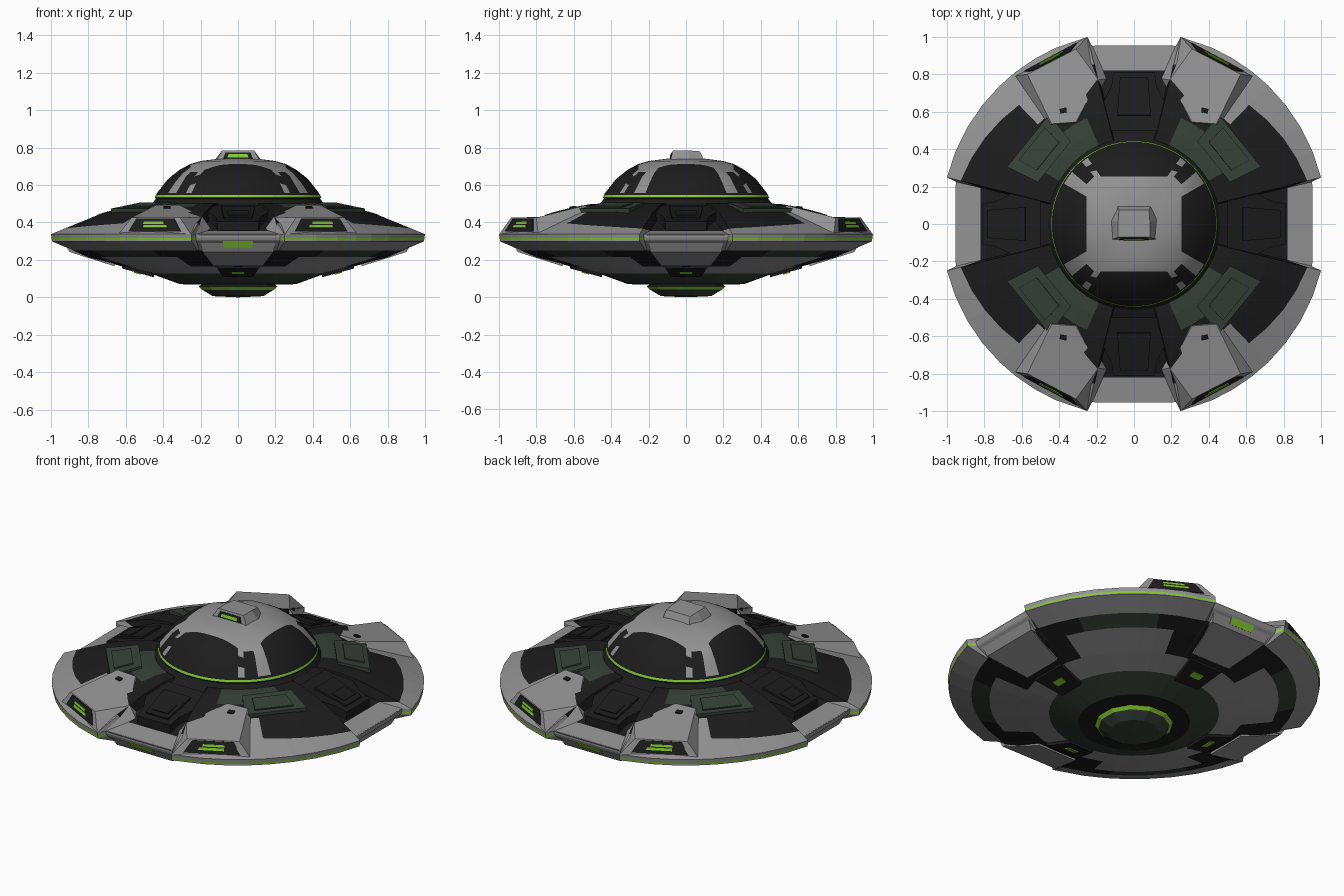
import bpy, bmesh, math
from mathutils import Vector

if "Cube" in bpy.data.objects:
    bpy.data.objects.remove(bpy.data.objects["Cube"])

def material(name, col):
    m = bpy.data.materials.new(name)
    m.diffuse_color = (*col, 1)
    m.use_nodes = True
    m.node_tree.nodes["Principled BSDF"].inputs["Base Color"].default_value = m.diffuse_color
    return m

MATS = [material("light grey", (.29, .29, .29)), material("black", (.012, .012, .012)),
        material("dark green", (.038, .052, .04)), material("lime", (.24, .60, .03))]
GREY, BLACK, GREEN, LIME = range(4)

def finish(name, bm, smooth=None):
    bmesh.ops.recalc_face_normals(bm, faces=bm.faces)
    me = bpy.data.meshes.new(name)
    bm.to_mesh(me)
    bm.free()
    for m in MATS:
        me.materials.append(m)
    ob = bpy.data.objects.new(name, me)
    bpy.context.collection.objects.link(ob)
    if smooth:
        bpy.ops.object.select_all(action='DESELECT')
        ob.select_set(True)
        bpy.context.view_layer.objects.active = ob
        bpy.ops.object.shade_smooth_by_angle(angle=math.radians(smooth))
    return ob

def grid(name, columns, rule, smooth=None):
    """Closed ring of columns of points; rule(row, column) gives the colour."""
    bm = bmesh.new()
    cols = [[bm.verts.new(p) for p in c] for c in columns]
    n = len(cols)
    for j in range(n):
        a, b = cols[j], cols[(j + 1) % n]
        for i in range(len(a) - 1):
            bm.faces.new((a[i], a[i + 1], b[i + 1], b[i])).material_index = rule(i, j)
    for end in (0, -1):
        bm.faces.new([c[end] for c in cols]).material_index = rule(0 if end == 0 else len(cols[0]) - 2, 0)
    return finish(name, bm, smooth)

def loft(name, lo, hi, mat, tf=Vector):
    """Solid between two matching loops."""
    bm = bmesh.new()
    a = [bm.verts.new(tf(p)) for p in lo]
    b = [bm.verts.new(tf(p)) for p in hi]
    n = len(a)
    bm.faces.new(a)
    bm.faces.new(b)
    for i in range(n):
        bm.faces.new((a[i], a[(i + 1) % n], b[(i + 1) % n], b[i]))
    for f in bm.faces:
        f.material_index = mat
    return finish(name, bm)

def plate(name, quad, u0, u1, v0, v1, mat, tf=Vector, off=.005):
    """Thin plate on part of a four-cornered face."""
    q = [Vector(p) for p in quad]
    n = (q[1] - q[0]).cross(q[3] - q[0]).normalized()
    if n.dot((q[0] + q[2]) / 2 - Vector((0, 0, .3))) < 0:
        n = -n
    at = lambda u, v: q[0].lerp(q[1], u).lerp(q[3].lerp(q[2], u), v)
    pts = [at(u0, v0), at(u1, v0), at(u1, v1), at(u0, v1)]
    loft(name, [p - n * .002 for p in pts], [p + n * off for p in pts], mat, tf)

def polar(r, deg, z):
    a = math.radians(deg)
    return (r * math.cos(a), r * math.sin(a), z)

def fold(deg):
    d = deg % 180
    return 180 - d if d > 90 else d

# ---- saucer hull: wide corner sectors, shallower notched sectors on the axes
belly = [(.62, .165), (.47, .128), (.31, .07), (.24, .068), (.19, .068)]
wide = [(.44, .525), (.46, .50), (.53, .497), (.62, .482), (.74, .452), (.93, .378), (1.03, .337),
        (1.027, .316), (1.025, .306), (1.025, .299), (.9, .25), (.8, .215)] + belly
notch = [(.44, .525), (.46, .50), (.53, .47), (.62, .43), (.80, .36), (.82, .355), (.95, .337),
         (.95, .32), (.945, .306), (.94, .30), (.88, .25), (.8, .215)] + belly
quarter = [0, 13.3, 14, 22, 30, 38, 46, 52, 59, 66, 76, 76.7]
angles = sorted({round(k * 180 + s * a, 3) % 360 for k in (0, 1) for s in (1, -1) for a in quarter + [90]})

def hull_column(deg):
    f = fold(deg)
    if 13.9 < f < 76.1:
        # the dark deck reaches further out beside the side notches
        rim = [(.955 - max(0, f - 14) * .0022, 0)] if f < 47 else [(.88, 0)]
        pts = list(wide)
        r = rim[0][0]
        pts[5] = (r, .452 - (r - .74) * .395)
        return [polar(r, deg, z) for r, z in pts]
    c = math.cos(math.radians(min(f, 90 - f)))
    return [polar(r / c if r > .63 else r, deg, z) for r, z in notch]

def hull_rule(i, j):
    nxt = angles[(j + 1) % len(angles)]
    f = fold((angles[j] + (nxt if nxt > angles[j] else nxt + 360)) / 2)
    in_notch = not 13.3 < f < 76.7
    if i < 5:
        if i == 4 and 46 < f < 60:
            return GREY
        return GREEN if i in (1, 2) and 29 < f < 67 else BLACK
    if i == 7:
        return GREY if in_notch else LIME
    if i < 10:
        return GREY
    if i == 10:
        return GREEN if 30 < f < 59 else BLACK
    if i == 11:
        return GREY if 22 < f < 66 else BLACK
    return {12: GREY, 13: GREEN}.get(i, BLACK)

grid("saucer_hull", [hull_column(a) for a in angles], hull_rule)

# ---- dome: square-ish grey cap, dark windows, grey struts, lime base ring
curve = [(0, .745), (.1, .741), (.2, .728), (.27, .708), (.36, .65), (.41, .585), (.44, .548)]

def dome_z(r):
    for (r0, z0), (r1, z1) in zip(curve, curve[1:]):
        if r <= r1:
            return z0 + (z1 - z0) * (r - r0) / (r1 - r0)
    return curve[-1][1]

def dome_column(deg):
    a = math.radians(deg)
    edge = min(.255 / max(abs(math.cos(a)), abs(math.sin(a))), .33)
    rs = [.01, .1, .2, edge] + [edge + (.432 - edge) * t for t in (.33, .67, 1)]
    return ([polar(r, deg, dome_z(r)) for r in rs] +
            [polar(.439, deg, .546), polar(.444, deg, .533), polar(.43, deg, .515)])

def dome_rule(i, j):
    f = fold(j * 5 + 2.5)
    if i < 3:
        return GREY
    if i < 6:
        return GREY if 30 < f < 40 or (50 < f < 55 and i != 4) else BLACK
    return LIME if i == 7 else BLACK

grid("dome", [dome_column(j * 5) for j in range(72)], dome_rule, 25)

# ---- beacon box on top of the dome
lo = [(-.12, -.085, .725), (.12, -.085, .725), (.13, .02, .725), (.09, .10, .725), (-.09, .10, .725), (-.13, .02, .725)]
hi = [(-.085, -.07, .785), (.085, -.07, .785), (.085, .01, .785), (.08, .075, .78), (-.08, .075, .78), (-.085, .01, .785)]
loft("beacon_box", lo, hi, GREY)
face = [lo[0], lo[1], hi[1], hi[0]]
plate("beacon_frame", face, .14, .86, .25, .8, BLACK)
plate("beacon_light", face, .24, .76, .35, .64, LIME, off=.008)

# ---- belly disc underneath
disc = [(.01, 0), (.14, .006), (.198, .04), (.218, .058), (.19, .075)]
grid("belly_disc", [[polar(r, k * 30 + 15, z) for r, z in disc] for k in range(12)],
     lambda i, j: LIME if i == 2 else GREEN if i < 2 else BLACK)

# ---- parts repeated in the four corners
for sx in (1, -1):
    for sy in (1, -1):
        tf = lambda p, sx=sx, sy=sy: Vector((p[0] * sx, p[1] * sy, p[2]))
        # light pod with lit window
        lo = [(.25, 1.0, .335), (.64, .79, .335), (.47, .52, .44), (.28, .53, .44), (.13, .78, .345)]
        hi = [(.31, .935, .425), (.57, .80, .425), (.44, .535, .492), (.31, .545, .492), (.19, .77, .43)]
        loft("light_pod", lo, hi, GREY, tf)
        face = [lo[0], lo[1], hi[1], hi[0]]
        plate("pod_window", face, .12, .88, .18, .94, BLACK, tf)
        plate("pod_light_upper", face, .34, .70, .60, .74, LIME, tf, .009)
        plate("pod_light_lower", face, .30, .68, .38, .54, LIME, tf, .009)
        plate("pod_slot", hi[:4], .33, .55, .77, .84, BLACK, tf, .007)
        # raised green deck plate
        c, s = math.cos(math.radians(39)), math.sin(math.radians(39))
        local = lambda r, t, z: (r * c - t * s, r * s + t * c, z)
        shape = [(.54, -.15, .495), (.72, -.19, .462), (.72, .17, .462), (.54, .13, .495)]
        top = [local(r, t, z + .012) for r, t, z in shape]
        loft("deck_plate", [local(r, t, z - .05) for r, t, z in shape], top, GREEN, tf)
        plate("deck_hatch", top, .25, .85, .18, .82, GREEN, tf, .008)

# ---- parts repeated on the four axes
for k in range(4):
    co, si = round(math.cos(k * math.pi / 2)), round(math.sin(k * math.pi / 2))
    tf = lambda p, co=co, si=si: Vector((p[0] * co - p[1] * si, p[0] * si + p[1] * co, p[2]))
    # dark intake block in the notch
    half = [(.11, .81, .405), (.12, .74, .43), (.18, .62, .465), (.14, .50, .492)]
    hi = [(-x, -y, z) for x, y, z in half] + [(x, -y, z) for x, y, z in half[::-1]]
    loft("intake_block", [(x, y, .33) for x, y, z in hi], hi, BLACK, tf)
    hatch = [(-.075, -.78, .418), (.075, -.78, .418), (.09, -.58, .477), (-.09, -.58, .477)]
    plate("intake_hatch", hatch, 0, 1, 0, 1, BLACK, tf, .009)
    plate("intake_slot", hatch, .15, .85, .15, .55, BLACK, tf, .014)
    # grey keel panel under the notch; lime light at front and back only
    a = [(-.21, -.955, .336), (.21, -.955, .336), (.19, -.90, .242), (-.19, -.90, .242)]
    b = [a[3], a[2], (.13, -.66, .166), (-.13, -.66, .166)]
    loft("keel_upper", [(x, y + .08, z) for x, y, z in a], a, GREY, tf)
    loft("keel_lower", [(x, y, z + .05) for x, y, z in b], b, GREY, tf)
    if k % 2 == 0:
        plate("keel_light", a, .3, .7, .28, .75, LIME, tf)
    # small belly window
    w = [(-.11, -.62, .154), (.11, -.62, .154), (.08, -.45, .107), (-.08, -.45, .107)]
    loft("belly_window", [(x * 1.1, y, z + .04) for x, y, z in w], w, BLACK, tf)
    plate("belly_window_light", w, .32, .68, .38, .60, LIME, tf)
